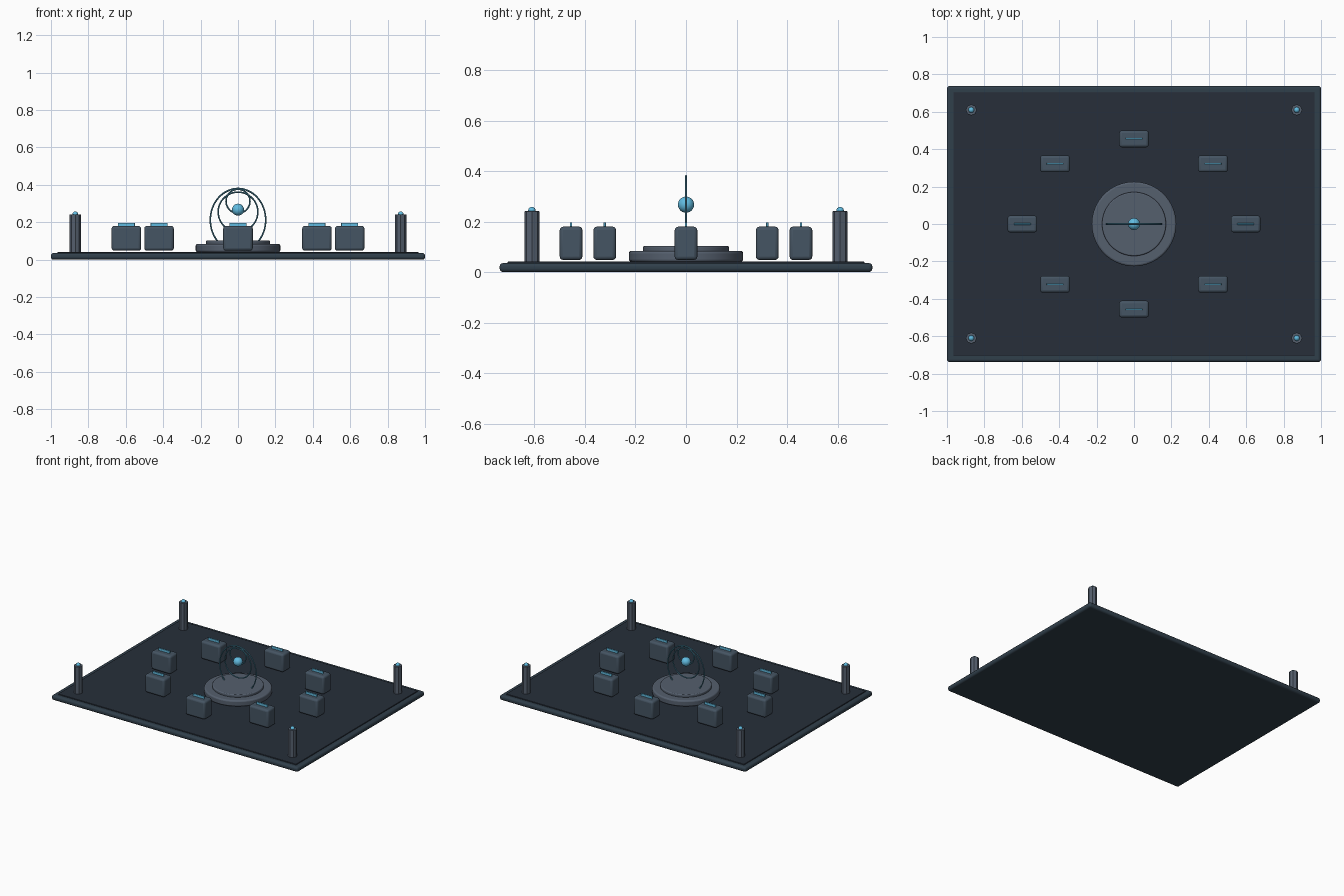
import bpy
from math import pi, cos, sin, radians

if "Cube" in bpy.data.objects:
    bpy.data.objects.remove(bpy.data.objects["Cube"])


def material(name, rgb):
    m = bpy.data.materials.new(name)
    m.diffuse_color = (*rgb, 1)
    m.use_nodes = True
    m.node_tree.nodes["Principled BSDF"].inputs["Base Color"].default_value = m.diffuse_color
    return m


FRAME = material("frame_slate", (0.03, 0.05, 0.07))
FLOOR = material("floor_dark", (0.02, 0.028, 0.042))
BLOCK = material("block_slate", (0.06, 0.09, 0.125))
STONE = material("stone_grey", (0.09, 0.115, 0.155))
GLOW = material("glow_cyan", (0.12, 0.5, 0.75))
RING = material("ring_teal", (0.07, 0.25, 0.36))


def finish(name, mat, bevel=0, segments=3):
    ob = bpy.context.object
    ob.name = name
    ob.data.materials.append(mat)
    if bevel:
        mod = ob.modifiers.new("Bevel", "BEVEL")
        mod.width, mod.segments = bevel, segments
        mod.limit_method = "ANGLE"
        mod.angle_limit = radians(50)
    bpy.ops.object.shade_smooth_by_angle(angle=radians(35))
    return ob


def box(name, x, y, z0, z1, w, d, mat, bevel=0):
    bpy.ops.mesh.primitive_cube_add(size=1, location=(x, y, (z0 + z1) / 2))
    ob = bpy.context.object
    ob.scale = (w, d, z1 - z0)
    bpy.ops.object.transform_apply(location=False, rotation=False, scale=True)
    return finish(name, mat, bevel)


def disc(name, x, y, z0, z1, r, mat, sides, bevel=0):
    bpy.ops.mesh.primitive_cylinder_add(vertices=sides, radius=r, depth=z1 - z0,
                                        location=(x, y, (z0 + z1) / 2))
    return finish(name, mat, bevel)


def ball(name, x, y, z, r, mat):
    bpy.ops.mesh.primitive_uv_sphere_add(segments=32, ring_count=16, radius=r, location=(x, y, z))
    return finish(name, mat)


# Base slab and raised floor
box("base_slab", 0, 0, 0, 0.036, 2.0, 1.476, FRAME, 0.014)
box("floor_panel", 0, 0, 0.02, 0.042, 1.932, 1.412, FLOOR, 0.003)

# Central stepped dais
disc("dais_lower", 0, 0, 0.04, 0.084, 0.226, STONE, 64, 0.01)
disc("dais_upper", 0, 0, 0.08, 0.103, 0.171, STONE, 64, 0.006)

# Floating orb with upright rings
ball("orb", 0, 0, 0.267, 0.032, GLOW)
for name, z, rx, rz in (("ring_large", 0.212, 0.148, 0.168),
                        ("ring_middle", 0.255, 0.106, 0.106),
                        ("ring_small", 0.312, 0.064, 0.064)):
    bpy.ops.mesh.primitive_torus_add(major_segments=64, minor_segments=8, major_radius=rx,
                                     minor_radius=0.0042, location=(0, 0, z),
                                     rotation=(pi / 2, 0, 0))
    bpy.context.object.scale.y = rz / rx
    finish(name, RING)

# Eight consoles on an oval, each with a light strip
for i in range(8):
    a = i * pi / 4
    x, y = 0.597 * cos(a), 0.455 * sin(a)
    box(f"console_{i}", x, y, 0.048, 0.18, 0.158, 0.09, BLOCK, 0.014)
    box(f"console_light_{i}", x, y, 0.175, 0.197, 0.09, 0.009, GLOW, 0.002)

# Corner posts with beacons
for sx in (-1, 1):
    for sy in (-1, 1):
        x, y = 0.87 * sx, 0.61 * sy
        disc("corner_post", x, y, 0.04, 0.241, 0.03, STONE, 8, 0.002)
        ball("post_beacon", x, y, 0.243, 0.015, GLOW)
